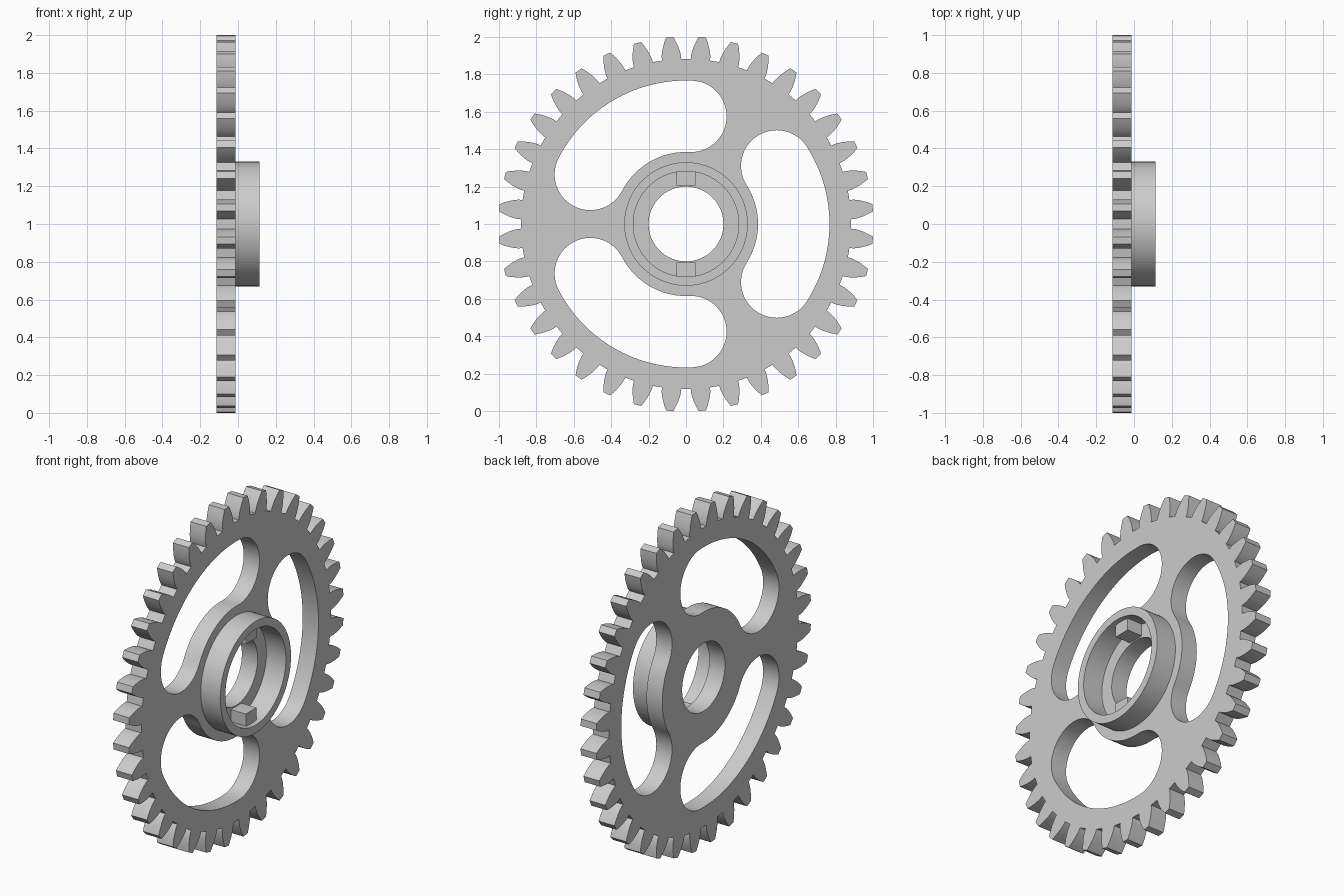
import bpy, bmesh
from math import sin, cos, tan, acos, radians, pi
from mathutils import Vector

cube = bpy.data.objects.get("Cube")
if cube:
    bpy.data.objects.remove(cube)

# Main dimensions (gear axis along x)
TEETH = 36
TIP = 1.002
PITCH = TIP / (1 + 2 / TEETH)
ROOT = PITCH * (1 - 2.5 / TEETH)
BASE = PITCH * cos(radians(20))
BACK, FACE, HUB_END, KEY_END = -0.115, -0.012, 0.115, 0.086
BORE, HUB_IN, HUB_OUT = 0.2, 0.282, 0.33

grey = bpy.data.materials.new("grey")
grey.use_nodes = True
grey.diffuse_color = (0.6, 0.6, 0.6, 1)
grey.node_tree.nodes["Principled BSDF"].inputs["Base Color"].default_value = (0.6, 0.6, 0.6, 1)


def polar(r, a, centre=(0, 0)):
    return (centre[0] + r * cos(a), centre[1] + r * sin(a))


def arc(r, start, end, steps, centre=(0, 0)):
    return [polar(r, start + (end - start) * i / steps, centre) for i in range(steps + 1)]


def circle(r, steps=96):
    return arc(r, 0, 2 * pi, steps)[:-1]


def involute(r):
    a = acos(min(1, BASE / r))
    return tan(a) - a


def half_angle(r):
    return pi / (2 * TEETH) + involute(PITCH) - involute(r)


def gear_outline():
    radii = [BASE + (TIP - BASE) * i / 6 for i in range(7)]
    flank = [(ROOT, half_angle(BASE))] + [(r, half_angle(r)) for r in radii]
    points = []
    for t in range(TEETH):
        mid = 2 * pi * (t + 0.5) / TEETH
        points += [polar(r, mid - h) for r, h in flank]
        points += [polar(r, mid + h) for r, h in reversed(flank)]
    return points


def slot_outline(mid):
    # Curved slot with round ends, concentric with the gear
    centre_r, width, spread = 0.576, 0.191, radians(32.6)
    lo, hi = mid - spread, mid + spread
    points = arc(centre_r + width, lo, hi, 32)
    points += arc(width, hi, hi + pi, 28, polar(centre_r, hi))[1:]
    points += arc(centre_r - width, hi, lo, 24)[1:]
    points += arc(width, lo + pi, lo + 2 * pi, 28, polar(centre_r, lo))[1:-1]
    return points


def extrude_loops(name, loops, x0, x1):
    # Fill closed (y, z) loops, holes included, and extrude along x
    bm = bmesh.new()
    for loop in loops:
        verts = [bm.verts.new((x0, y, z)) for y, z in loop]
        for a, b in zip(verts, verts[1:] + verts[:1]):
            bm.edges.new((a, b))
    bmesh.ops.triangle_fill(bm, use_beauty=True, edges=bm.edges[:], normal=Vector((1, 0, 0)))
    new = bmesh.ops.extrude_face_region(bm, geom=bm.faces[:], use_keep_orig=True)
    moved = [v for v in new["geom"] if isinstance(v, bmesh.types.BMVert)]
    bmesh.ops.translate(bm, verts=moved, vec=(x1 - x0, 0, 0))
    bmesh.ops.recalc_face_normals(bm, faces=bm.faces[:])
    mesh = bpy.data.meshes.new(name)
    bm.to_mesh(mesh)
    bm.free()
    mesh.materials.append(grey)
    obj = bpy.data.objects.new(name, mesh)
    obj.location.z = 1
    bpy.context.collection.objects.link(obj)
    bpy.ops.object.select_all(action="DESELECT")
    obj.select_set(True)
    bpy.context.view_layer.objects.active = obj
    bpy.ops.object.shade_smooth_by_angle(angle=radians(25))
    return obj


# Toothed plate with three slots and a bore
slots = [slot_outline(2 * pi * i / 3) for i in range(3)]
extrude_loops("gear_plate", [gear_outline(), circle(BORE)] + slots, BACK, FACE)

# Raised hub ring
extrude_loops("hub_ring", [circle(HUB_OUT), circle(HUB_IN)], FACE - 0.005, HUB_END)

# Two drive keys inside the hub
for name, side in (("upper_key", 1), ("lower_key", -1)):
    near, far = 0.206 * side, 0.285 * side
    box = [(-0.05, near), (0.05, near), (0.05, far), (-0.05, far)]
    extrude_loops(name, [box], FACE - 0.005, KEY_END)
